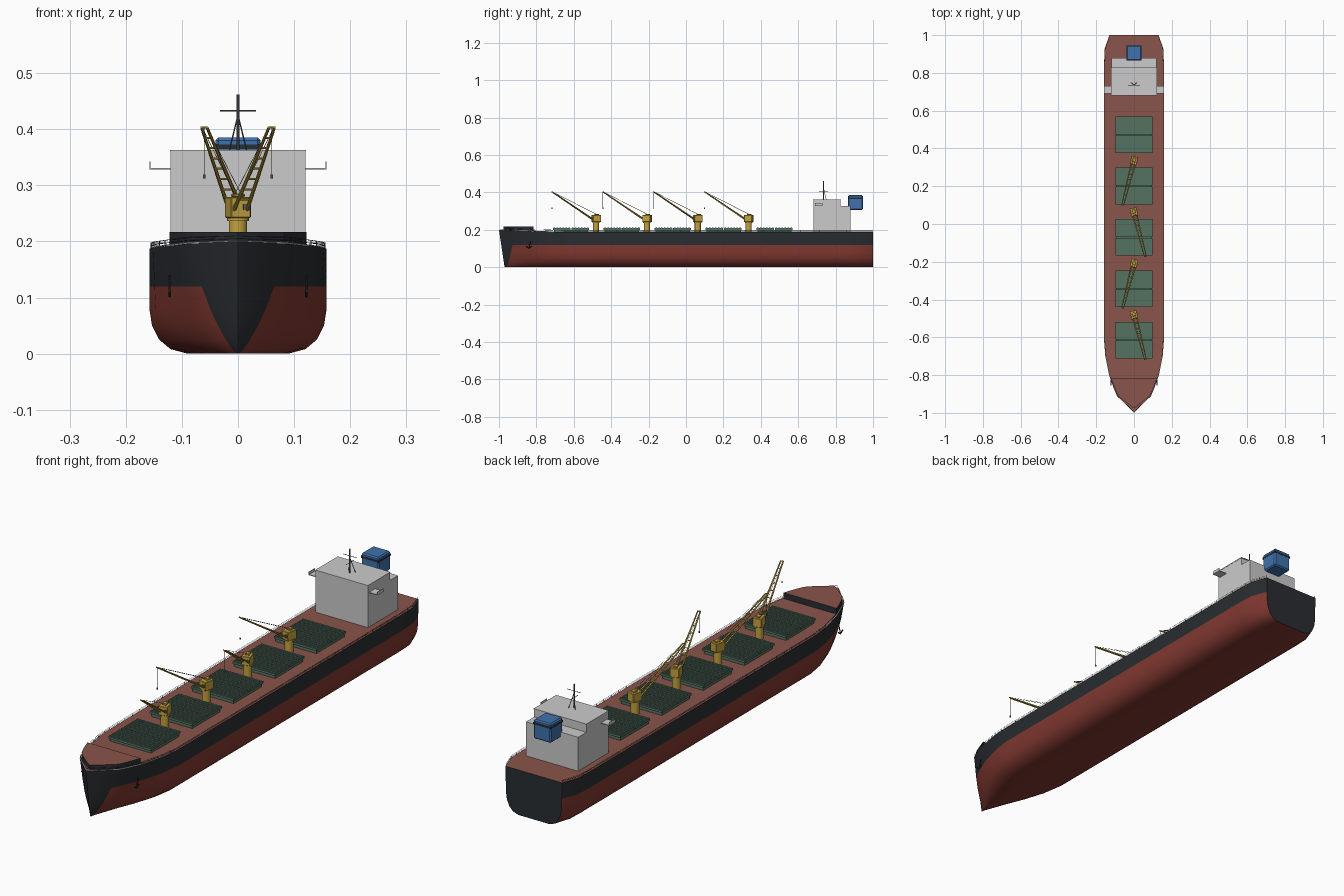
import bpy, bmesh, math
from mathutils import Vector, Matrix

if "Cube" in bpy.data.objects:
    bpy.data.objects.remove(bpy.data.objects["Cube"])


def mat(name, r, g, b):
    m = bpy.data.materials.new(name)
    m.diffuse_color = (r, g, b, 1)
    m.use_nodes = True
    m.node_tree.nodes["Principled BSDF"].inputs["Base Color"].default_value = m.diffuse_color
    return m


RED = mat("antifouling_red", .22, .04, .03)
BLACK = mat("hull_black", .022, .026, .03)
DECK = mat("deck_brown", .25, .09, .07)
GREEN = mat("hatch_green", .09, .17, .12)
YELLOW = mat("crane_yellow", .55, .36, .05)
BLUE = mat("funnel_blue", .05, .17, .42)
GREY = mat("house_grey", .75, .76, .77)
METAL = mat("dark_metal", .12, .12, .13)


def box(bm, lo, hi):
    lo, hi = Vector(lo), Vector(hi)
    m = Matrix.Translation((lo + hi) / 2) @ Matrix.Diagonal((hi - lo).to_4d())
    m[3][3] = 1
    bmesh.ops.create_cube(bm, size=1, matrix=m)


def rod(bm, p, q, r, r2=None, n=6):
    p, q = Vector(p), Vector(q)
    d = q - p
    m = Matrix.Translation((p + q) / 2) @ d.to_track_quat('Z', 'Y').to_matrix().to_4x4()
    bmesh.ops.create_cone(bm, cap_ends=True, segments=n, radius1=r,
                          radius2=r if r2 is None else r2, depth=d.length, matrix=m)


def finish(bm, name, *mats, matrix=None, smooth=False):
    me = bpy.data.meshes.new(name)
    bm.to_mesh(me)
    bm.free()
    ob = bpy.data.objects.new(name, me)
    bpy.context.collection.objects.link(ob)
    for m in mats:
        me.materials.append(m)
    if matrix:
        ob.matrix_world = matrix
    if smooth:
        bpy.ops.object.select_all(action='DESELECT')
        ob.select_set(True)
        bpy.context.view_layer.objects.active = ob
        bpy.ops.object.shade_smooth_by_angle(angle=math.radians(30))
    return ob


# Hull: stations (keel y, deck y, keel half width, deck half width, deck height)
stations = [(1, 1, .125, .13, .187), (.93, .93, .155, .155, .187), (.86, .86, .158, .158, .187),
            (-.62, -.62, .158, .158, .187), (-.7, -.7, .14, .152, .189), (-.79, -.8, .1, .132, .192),
            (-.88, -.87, .05, .107, .195), (-.955, -.91, .004, .09, .197), (-.97, -1, 0, 0, .2)]
section = [(0, 0), (.57, 0), (.76, .008), (.89, .025), (.97, .05), (1, .08), (1, .12), (1, None)]


def ring(st):
    yk, yd, wk, wd, top = st
    half = []
    for fx, z in section:
        z = top if z is None else z
        f = z / top
        half.append(((wk + (wd - wk) * f ** .7) * fx, yk + (yd - yk) * f, z))
    return [(-x, y, z) for x, y, z in half[:0:-1]] + half


bm = bmesh.new()
rings = [[bm.verts.new(p) for p in ring(s)] for s in stations]
n = len(rings[0])
for i in range(len(rings) - 1):
    a, b = rings[i], rings[i + 1]
    for j in range(n - 1):
        f = bm.faces.new((a[j], a[j + 1], b[j + 1], b[j]))
        f.material_index = 1 if j in (0, n - 2) or i == len(rings) - 2 else 0
    bm.faces.new((a[0], b[0], b[-1], a[-1])).material_index = 2
bm.faces.new(rings[0]).material_index = 1
bmesh.ops.remove_doubles(bm, verts=bm.verts, dist=1e-5)
bmesh.ops.recalc_face_normals(bm, faces=bm.faces)
finish(bm, "hull", RED, BLACK, DECK, smooth=True)

# Raised forecastle
half = [(.122, -.815), (.11, -.85), (.094, -.89), (.08, -.912), (.035, -.95)]
outline = half + [(0, -.976)] + [(-x, y) for x, y in half[::-1]]
bm = bmesh.new()
f = bm.faces.new([bm.verts.new((x, y, .185)) for x, y in outline])
up = bmesh.ops.extrude_face_region(bm, geom=[f])["geom"]
bmesh.ops.translate(bm, verts=[v for v in up if isinstance(v, bmesh.types.BMVert)], vec=(0, 0, .032))
bmesh.ops.recalc_face_normals(bm, faces=bm.faces)
for f in bm.faces:
    f.material_index = int(f.normal.z > .9)
finish(bm, "forecastle", BLACK, DECK)

# Deck edge railing and pale bow trim
rail, trim = bmesh.new(), bmesh.new()
for side in (-1, 1):
    edge = [Vector((side * s[3] * .985, s[1] + (.006 if s[3] == 0 else 0), s[4])) for s in stations]
    for k, (p, q) in enumerate(zip(edge, edge[1:])):
        for h in (.005, .01):
            rod(rail, p + Vector((0, 0, h)), q + Vector((0, 0, h)), .0006, n=4)
        count = max(2, round((q - p).length / .05))
        for c in range(count):
            b = p.lerp(q, c / count)
            rod(rail, b, b + Vector((0, 0, .01)), .0006, n=4)
        if k > 3:
            rod(trim, p, q, .002, n=6)
finish(rail, "deck_railing", METAL)
finish(trim, "bow_trim", GREY)

# Anchors
bm = bmesh.new()
for s in (-1, 1):
    rod(bm, (s * .122, -.83, .14), (s * .122, -.84, .104), .002)
    rod(bm, (s * .122, -.855, .112), (s * .122, -.84, .102), .0025)
    rod(bm, (s * .122, -.825, .112), (s * .122, -.84, .102), .0025)
finish(bm, "anchors", BLACK)

# Cargo hatches with two ribbed covers each
for i in range(5):
    y = .473 - .272 * i
    bm = bmesh.new()
    box(bm, (-.094, y - .092, .183), (.094, y + .092, .2))
    for lo, hi in ((y - .097, y - .002), (y + .002, y + .097)):
        box(bm, (-.098, lo, .2), (.098, hi, .209))
        for k in range(6):
            c = lo + (hi - lo) * (k + .5) / 6
            box(bm, (-.097, c - .004, .208), (.097, c + .004, .2115))
    finish(bm, f"cargo_hatch_{i + 1}", GREEN)

# Deck cranes with alternating jib direction
for i in range(4):
    M = Matrix.Translation((0, .335 - .272 * i, 0)) @ Matrix.Rotation(-.25 if i % 2 == 0 else .25, 4, 'Z')
    bm = bmesh.new()
    rod(bm, (0, 0, .183), (0, 0, .242), .0165, n=16)
    rod(bm, (0, 0, .236), (0, 0, .242), .02, n=16)
    finish(bm, f"crane_pedestal_{i + 1}", YELLOW, matrix=M, smooth=True)
    bm = bmesh.new()
    box(bm, (-.018, -.021, .242), (.018, .023, .279))
    box(bm, (-.009, -.006, .279), (.009, .015, .285))
    bmesh.ops.bevel(bm, geom=bm.edges[:], offset=.0015, segments=1, affect='EDGES')
    finish(bm, f"crane_house_{i + 1}", YELLOW, matrix=M)
    bm = bmesh.new()
    for s in (-1, 1):
        rod(bm, (s * .012, -.018, .256), (s * .005, -.243, .403), .0036, .0026)
    for k in range(1, 9):
        t = k / 8
        w = .012 - .007 * t
        p = Vector((0, -.018 - .225 * t, .256 + .147 * t))
        rod(bm, p - Vector((w, 0, 0)), p + Vector((w, 0, 0)), .0018)
    finish(bm, f"crane_jib_{i + 1}", YELLOW, matrix=M)
    bm = bmesh.new()
    box(bm, (.004, -.023, .256), (.017, -.02, .267))
    for s in (-1, 1):
        rod(bm, (s * .006, 0, .284), (s * .004, -.243, .404), .0006, n=4)
    rod(bm, (0, -.243, .402), (0, -.243, .318), .0007, n=4)
    box(bm, (-.002, -.245, .312), (.002, -.241, .319))
    finish(bm, f"crane_rigging_{i + 1}", METAL, matrix=M)

# Accommodation block and bridge
bm = bmesh.new()
box(bm, (-.12, .682, .183), (.12, .88, .328))
finish(bm, "accommodation_block", GREY)
bm = bmesh.new()
box(bm, (-.12, .682, .328), (.12, .826, .36))
box(bm, (-.121, .68, .36), (.121, .828, .363))
finish(bm, "bridge", GREY)
bm = bmesh.new()
for s in (-1, 1):
    x0, x1 = sorted((s * .115, s * .158))
    box(bm, (x0, .69, .328), (x1, .73, .331))
    e0, e1 = sorted((s * .156, s * .158))
    box(bm, (e0, .69, .331), (e1, .73, .342))
finish(bm, "bridge_wings", GREY)

# Funnel with dark band
bm = bmesh.new()
box(bm, (-.04, .866, .305), (.04, .945, .385))
bmesh.ops.bevel(bm, geom=[e for e in bm.edges], offset=.005, segments=1, affect='EDGES')
finish(bm, "funnel", BLUE)
bm = bmesh.new()
box(bm, (-.0407, .865, .365), (.0407, .946, .373))
finish(bm, "funnel_band", BLACK)

# Signal mast
bm = bmesh.new()
rod(bm, (0, .735, .36), (0, .735, .462), .0025, n=8)
rod(bm, (-.032, .735, .433), (.032, .735, .433), .0012)
rod(bm, (0, .71, .405), (0, .76, .405), .0012)
for s in (-1, 1):
    rod(bm, (s * .016, .75, .36), (0, .735, .425), .0013)
finish(bm, "signal_mast", METAL)
